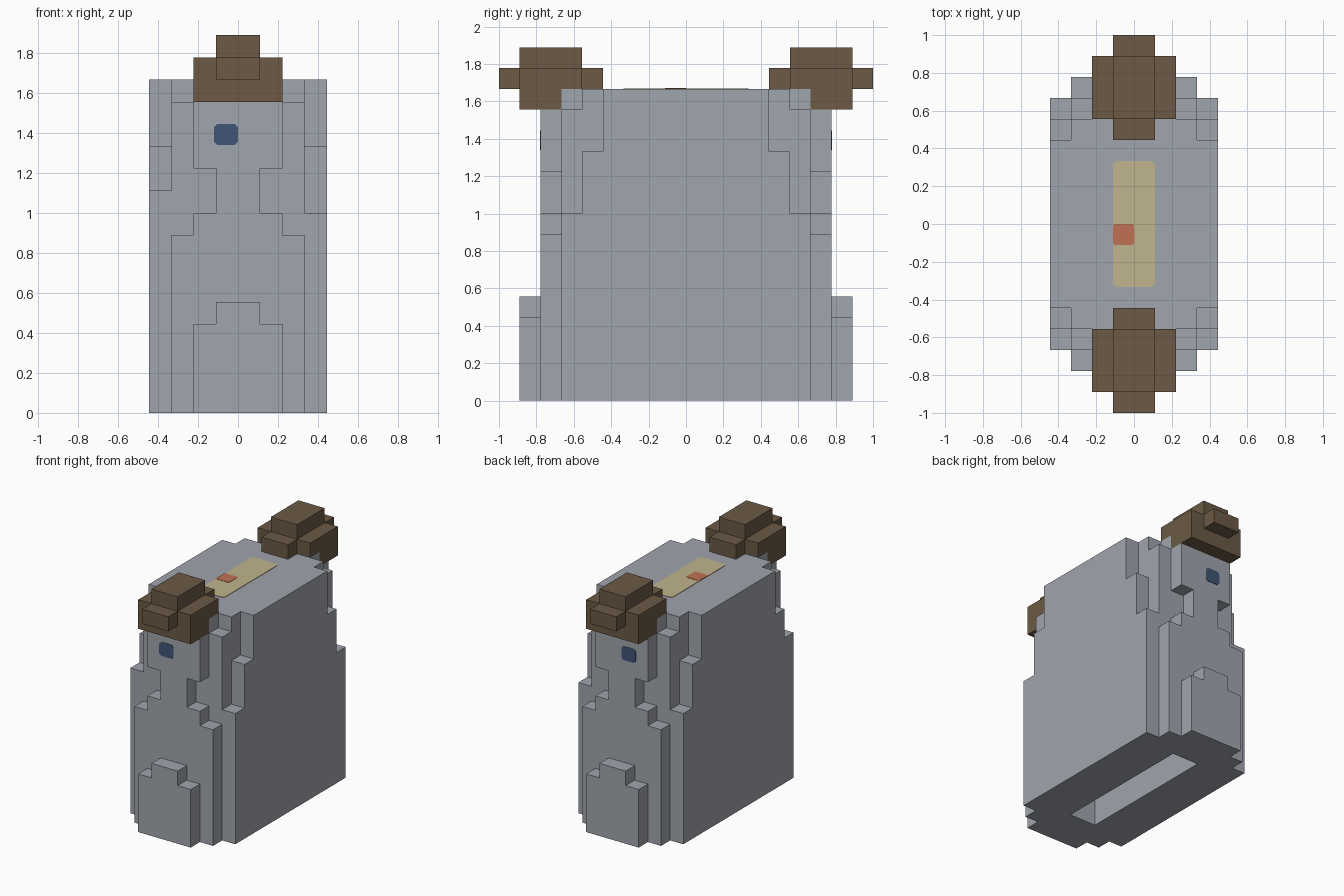
import bpy
import bmesh

cube = bpy.data.objects.get("Cube")
if cube:
    bpy.data.objects.remove(cube, do_unlink=True)

U = 1 / 9  # block size


def material(name, rgb):
    """Flat material from sRGB 0-255 values."""
    lin = [((c / 255 + 0.055) / 1.055) ** 2.4 for c in rgb] + [1.0]
    m = bpy.data.materials.new(name)
    m.use_nodes = True
    m.diffuse_color = lin
    bsdf = m.node_tree.nodes["Principled BSDF"]
    bsdf.inputs["Base Color"].default_value = lin
    bsdf.inputs["Roughness"].default_value = 0.9
    return m


GREY = material("stone grey", (160, 165, 173))
BROWN = material("hair brown", (108, 90, 69))
YELLOW = material("pale yellow", (192, 181, 142))
RED = material("brick red", (192, 113, 82))
BLUE = material("dark blue", (64, 85, 118))


def prism(name, pts, axis, a, b, mat):
    """Extrude a 2D outline (in blocks) along an axis from a to b."""
    def place(p, t):
        c = list(p)
        c.insert("xyz".index(axis), t)
        return [v * U for v in c]
    bm = bmesh.new()
    face = bm.faces.new([bm.verts.new(place(p, a)) for p in pts])
    top = bmesh.ops.extrude_face_region(bm, geom=[face])["geom"]
    shift = [0, 0, 0]
    shift["xyz".index(axis)] = (b - a) * U
    bmesh.ops.translate(bm, vec=shift,
                        verts=[g for g in top if isinstance(g, bmesh.types.BMVert)])
    bmesh.ops.recalc_face_normals(bm, faces=bm.faces)
    me = bpy.data.meshes.new(name)
    bm.to_mesh(me)
    bm.free()
    me.materials.append(mat)
    ob = bpy.data.objects.new(name, me)
    bpy.context.collection.objects.link(ob)
    return ob


def rect(x0, x1, y0, y1, c=0):
    """Rectangle outline with optional clipped corners of size c."""
    if not c:
        return [(x0, y0), (x1, y0), (x1, y1), (x0, y1)]
    return [(x0 + c, y0), (x1 - c, y0), (x1, y0 + c), (x1, y1 - c),
            (x1 - c, y1), (x0 + c, y1), (x0, y1 - c), (x0, y0 + c)]


def stepped(steps, front=None, cavity=()):
    """Side outline from (depth, top) steps, bottom to top, for back and front."""
    def climb(st, sign):
        z, out = 0, []
        for depth, top in st:
            out += [(sign * depth, z), (sign * depth, top)]
            z = top
        return out
    return climb(steps, 1) + climb(front or steps, -1)[::-1] + list(cavity)


# Body: vertical slabs side by side, each with its own stepped outline
outer = [(6, 9), (5, 12), (4, 15)]
outer_front = [(6, 10), (5, 12), (4, 15)]
shoulder = [(7, 8), (6, 14), (5, 15)]
inner = [(8, 4), (7, 9), (6, 11), (7, 14), (6, 15)]
middle = [(8, 5), (7, 14), (6, 15)]

prism("body_middle",
      stepped(middle, cavity=[(-5, 0), (-5, 14), (5, 14), (5, 0)]),
      "x", -1, 1, GREY)
for side, s in (("left", 1), ("right", -1)):
    prism("body_inner_" + side, stepped(inner), "x", s, 2 * s, GREY)
    prism("body_shoulder_" + side, stepped(shoulder), "x", 2 * s, 3 * s, GREY)
    prism("body_outer_" + side,
          stepped(outer, outer_front if s < 0 else None),
          "x", 3 * s, 4 * s, GREY)

# Hair and eye at each end
for end, s in (("front", -1), ("back", 1)):
    cap = [(8, 14), (8, 16), (5, 16), (5, 15), (6, 15), (6, 14)]
    prism("hair_cap_" + end, [(s * y, z) for y, z in cap], "x", -2, 2, BROWN)
    prism("hair_top_" + end, rect(-1, 1, 16, 17), "y", 5 * s, 8 * s, BROWN)
    prism("hair_fringe_" + end, rect(-1, 1, 15, 16), "y", 8 * s, 9 * s, BROWN)
    prism("hair_bun_" + end, rect(-1, 1, 15, 16), "y", 4 * s, 5 * s, BROWN)
    prism("eye_" + end, rect(-1.08, 0, 12.05, 13, 0.15), "y",
          6.97 * s, 7.03 * s, BLUE)

# Painted patches on the top
prism("top_stripe", rect(-1, 1, -3, 3, 0.15), "z", 14.97, 15.03, YELLOW)
prism("top_spot", rect(-1, 0, -1, 0, 0.08), "z", 14.98, 15.05, RED)
